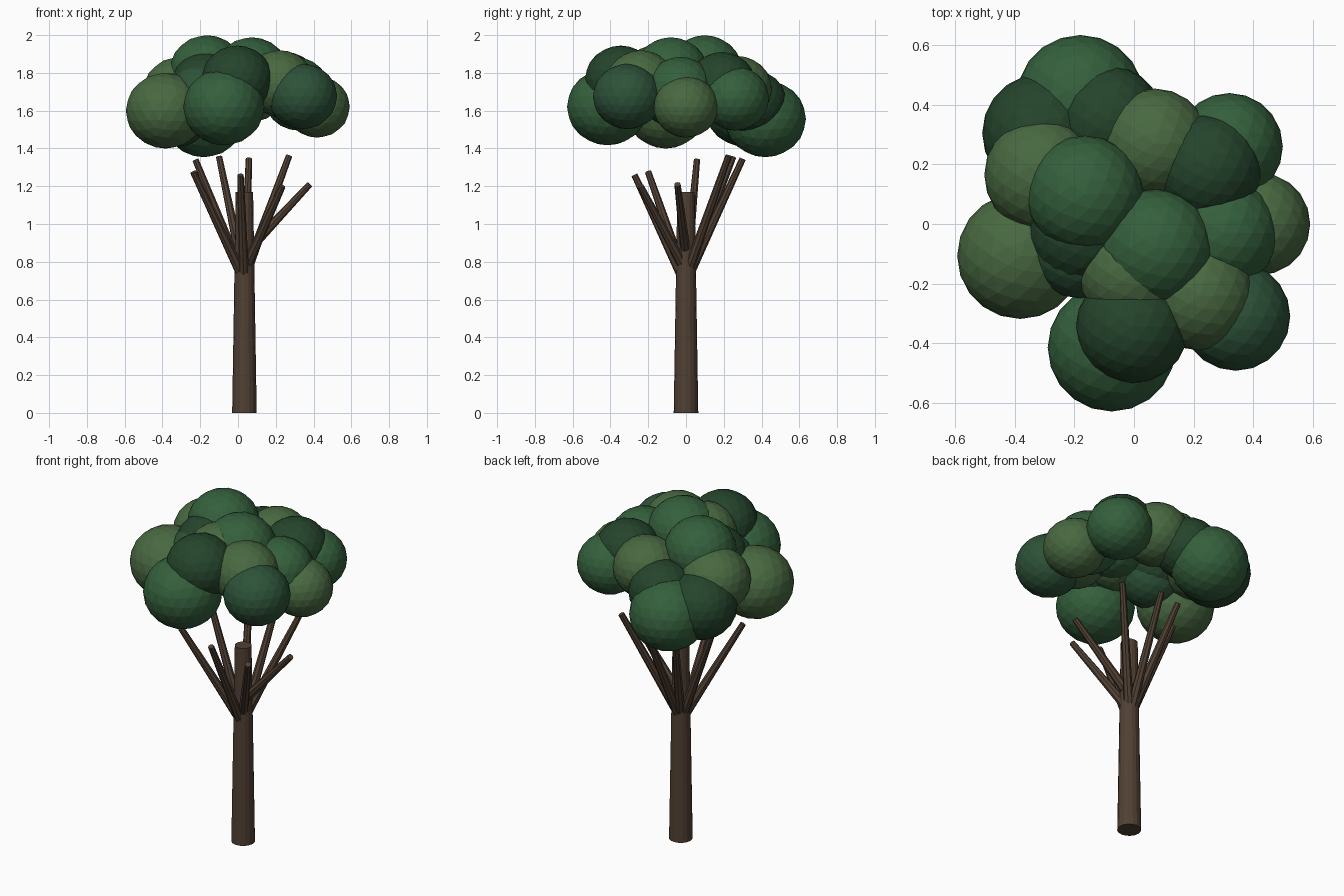
import bpy, math
from mathutils import Vector

def material(name, rgb):
    m = bpy.data.materials.new(name)
    m.diffuse_color = (*rgb, 1)
    return m

bark = material("bark", (0.082, 0.052, 0.034))
greens = {
    "light": material("leaf_light", (0.065, 0.14, 0.052)),
    "mid": material("leaf_mid", (0.034, 0.115, 0.045)),
    "teal": material("leaf_teal", (0.026, 0.085, 0.04)),
    "dark": material("leaf_dark", (0.018, 0.058, 0.025)),
}

def limb(name, a, b, r1, r2, sides):
    """Tapered cylinder from a to b."""
    a, b = Vector(a), Vector(b)
    d = b - a
    bpy.ops.mesh.primitive_cone_add(vertices=sides, radius1=r1, radius2=r2,
                                    depth=d.length, location=(a + b) / 2)
    ob = bpy.context.object
    ob.rotation_euler = d.to_track_quat('Z', 'Y').to_euler()
    ob.name = name
    ob.data.materials.append(bark)

# Trunk
CX = 0.034
limb("trunk", (CX, 0, 0), (CX, 0, 1.17), 0.065, 0.046, 16)

# Branches: tip position and height where each leaves the trunk axis
branches = [
    ((0.38, -0.045, 1.21), 0.84), ((0.27, 0.225, 1.36), 0.72),
    ((0.058, 0.30, 1.345), 0.70), ((-0.10, 0.25, 1.355), 0.71),
    ((-0.225, 0.058, 1.34), 0.70), ((-0.237, -0.20, 1.275), 0.70),
    ((0.013, -0.273, 1.26), 0.68), ((0.235, -0.24, 1.20), 0.75),
]
for i, (tip, z) in enumerate(branches):
    limb(f"branch_{i + 1}", (CX, 0, z), tip, 0.028, 0.017, 8)

# Foliage clumps: x, y, z, radius, shade
clumps = [
    (-0.382, -0.107, 1.60, 0.212, "light"),
    (-0.075, -0.415, 1.62, 0.215, "mid"),
    (-0.005, -0.345, 1.765, 0.19, "dark"),
    (0.342, -0.31, 1.675, 0.183, "teal"),
    (0.22, -0.24, 1.745, 0.185, "light"),
    (0.42, 0.0, 1.62, 0.172, "light"),
    (0.30, -0.03, 1.71, 0.185, "mid"),
    (0.32, 0.26, 1.665, 0.18, "mid"),
    (0.25, 0.19, 1.74, 0.18, "dark"),
    (0.07, 0.27, 1.715, 0.185, "light"),
    (-0.165, 0.10, 1.813, 0.197, "mid"),
    (0.072, -0.08, 1.802, 0.197, "mid"),
    (-0.005, -0.165, 1.775, 0.18, "light"),
    (-0.17, -0.02, 1.735, 0.185, "dark"),
    (-0.18, -0.065, 1.69, 0.185, "teal"),
    (-0.18, 0.42, 1.557, 0.215, "mid"),
    (-0.31, 0.305, 1.60, 0.2, "dark"),
    (-0.308, 0.165, 1.70, 0.195, "light"),
    (-0.085, 0.35, 1.645, 0.182, "dark"),
]
for i, (x, y, z, r, shade) in enumerate(clumps):
    bpy.ops.mesh.primitive_ico_sphere_add(subdivisions=3, radius=r, location=(x, y, z))
    ob = bpy.context.object
    ob.name = f"foliage_{i + 1}"
    ob.scale.z = 0.945
    ob.data.materials.append(greens[shade])
